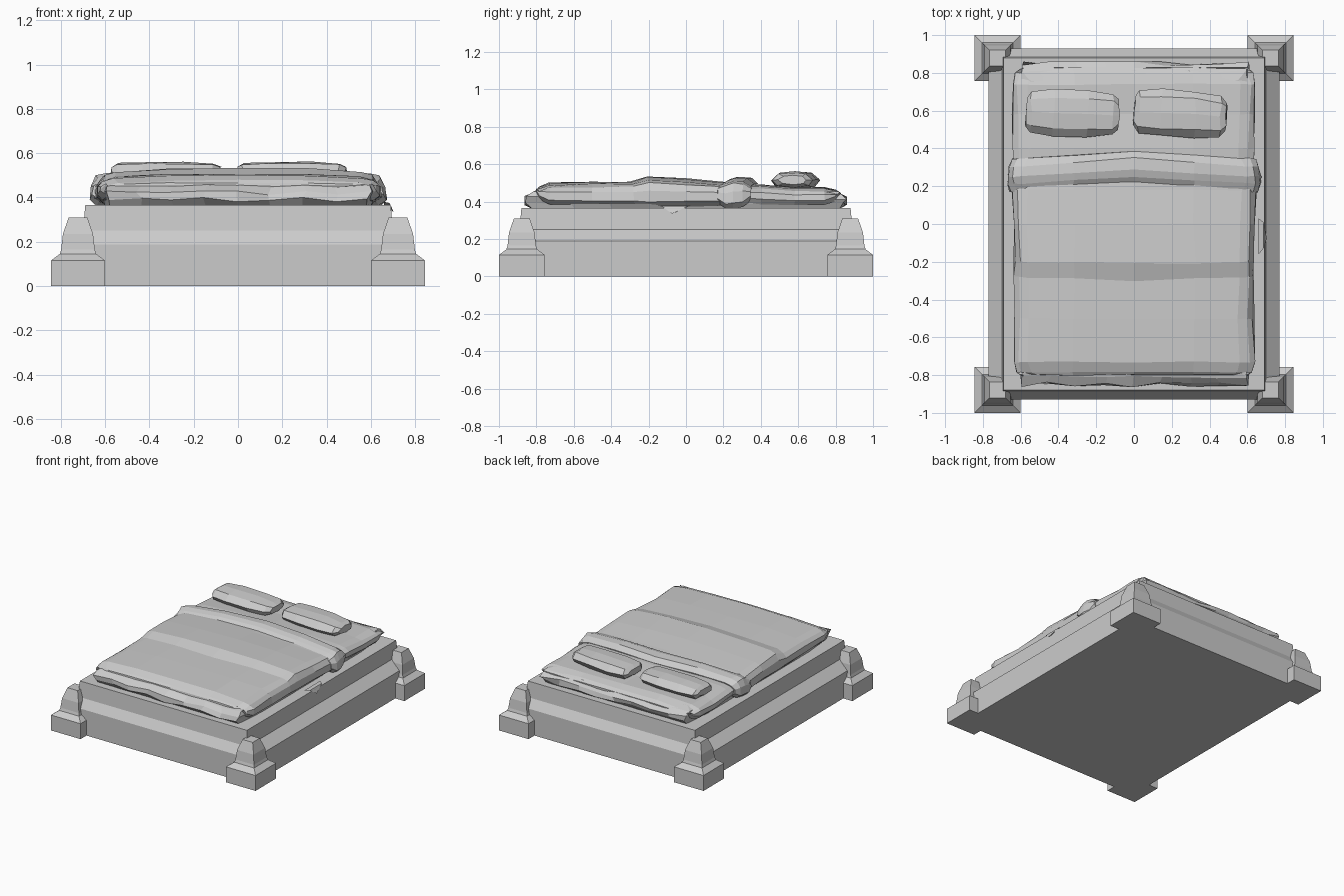
import bpy, bmesh, random
from math import sin, cos, radians
from mathutils import Vector, Matrix

if "Cube" in bpy.data.objects:
    bpy.data.objects.remove(bpy.data.objects["Cube"])

rng = random.Random(4)


def jit(a):
    return rng.uniform(-a, a)


def loft(name, rings, matrix=None):
    """Skin equal-length point rings into a closed flat-shaded solid."""
    bm = bmesh.new()
    rows = [[bm.verts.new(p) for p in ring] for ring in rings]
    n = len(rows[0])
    for a, b in zip(rows, rows[1:]):
        for i in range(n):
            j = (i + 1) % n
            bm.faces.new((a[i], a[j], b[j], b[i]))
    bm.faces.new(rows[0])
    bm.faces.new(rows[-1])
    bmesh.ops.recalc_face_normals(bm, faces=bm.faces)
    if matrix:
        bm.transform(matrix)
    me = bpy.data.meshes.new(name)
    bm.to_mesh(me)
    bm.free()
    ob = bpy.data.objects.new(name, me)
    bpy.context.collection.objects.link(ob)
    return ob


def rect(hx, hy, z, cx=0, cy=0):
    return [(cx + sx * hx, cy + sy * hy, z)
            for sx, sy in ((-1, -1), (1, -1), (1, 1), (-1, 1))]


def wavy_rect(hx, hy, z, n, a):
    """Rectangle outline with n steps per side, clipped corners and crumple."""
    pts = []
    for s in (-1, 1):
        for i in range(n + 1):            # short end
            t = -1 + 2 * i / n
            pts.append((-s * t * (hx - .02) + jit(a), s * hy + jit(a), z + jit(a * .8)))
        for i in range(1, n):             # long side
            t = -1 + 2 * i / n
            pts.append((-s * hx + jit(a * .4), -s * t * (hy - .03), z + jit(a * .3)))
    # second pass order: front end, right side, back end, left side
    return pts[::1]


def drape(y, w, top, bot, bow=.0, bend=.0):
    """Cloth cross-section across the bed, hanging over both sides."""
    half = [(w - .03, bot), (w, bot + .025), (w - .004, (top + bot) / 2 + .01),
            (w - .03, top - .022), (w - .08, top - .008), (.32, top + bow * .6)]
    right = [(x + jit(.007), z + jit(.004)) for x, z in half]
    left = [(-x + jit(.007), z + jit(.004)) for x, z in reversed(half)]
    prof = right + [(0, top + bow)] + left
    return [(x, y + bend * (1 - abs(x) / w) + jit(.004), z) for x, z in prof]


# Stepped bed frame: lower board, sloped ledge, upper board
loft("bed_frame", [rect(.77, .93, 0), rect(.77, .93, .188), rect(.70, .89, .25),
                   rect(.69, .88, .365)])

# Four moulded corner posts
for sx, fx in ((-1, "left"), (1, "right")):
    for sy, fy in ((-1, "front"), (1, "back")):
        prof = [(.122, 0), (.122, .115), (.082, .145), (.076, .165), (.068, .235), (.042, .31)]
        loft(f"{fy}_{fx}_post", [rect(h, h, z, sx * .723, sy * .878) for h, z in prof])

# Crumpled mattress peeking out at both ends
loft("mattress", [wavy_rect(hx, hy, z, 8, a) for hx, hy, z, a in (
    (.60, .82, .36, 0), (.615, .85, .39, .013), (.62, .85, .42, .014),
    (.61, .81, .45, .008), (.57, .76, .465, .003))])

# Sheet under the pillows
loft("head_sheet", [drape(*s) for s in (
    (.20, .63, .48, .40), (.40, .64, .49, .385), (.58, .645, .475, .38),
    (.74, .645, .475, .385), (.80, .63, .46, .40), (.825, .60, .445, .42))])

# Blanket with a long crease across the middle
loft("blanket", [drape(*s) for s in (
    (-.80, .60, .465, .435), (-.785, .625, .475, .41, .005), (-.73, .64, .495, .385, .007),
    (-.50, .635, .50, .38, .004), (-.28, .635, .50, .375, .006, -.02),
    (-.20, .635, .52, .375, .014, -.01), (0, .64, .515, .375, .01),
    (.18, .645, .50, .375, .007), (.27, .645, .495, .375, .005))])

# Turned-down blanket fold wrapping the sides
loft("blanket_fold", [drape(*s) for s in (
    (.17, .655, .49, .39, .01, .05), (.21, .668, .51, .365, .012, .04),
    (.25, .672, .52, .365, .012, .04), (.30, .665, .515, .37, .012, .05),
    (.345, .645, .49, .40, .005, .04))])

# Small loose corner of cloth hanging at the right
loft("cloth_corner", [[(.66, -.16, .38), (.66, .03, .38), (.66, -.07, .36)],
                      [(.685, -.13, .375), (.685, .01, .375), (.703, -.075, .335)]])


# Pillows: eight-sided sections along the length
def pillow(name, cx, cy, ang):
    rings = []
    for x, sy, sz in ((-.245, .62, .5), (-.22, .88, .85), (-.10, 1, 1), (.08, 1, 1),
                      (.215, .88, .85), (.245, .62, .5)):
        sect = [(-.125, -.005), (-.085, .036), (0, .044), (.08, .036),
                (.122, .0), (.095, -.04), (0, -.05), (-.10, -.04)]
        rings.append([(x + jit(.006), y * sy + jit(.007), z * sz + jit(.003))
                      for y, z in sect])
    m = Matrix.Translation((cx, cy, .517)) @ Matrix.Rotation(radians(ang), 4, 'Z')
    loft(name, rings, m)


pillow("left_pillow", -.325, .585, -1.5)
pillow("right_pillow", .245, .585, -3)
